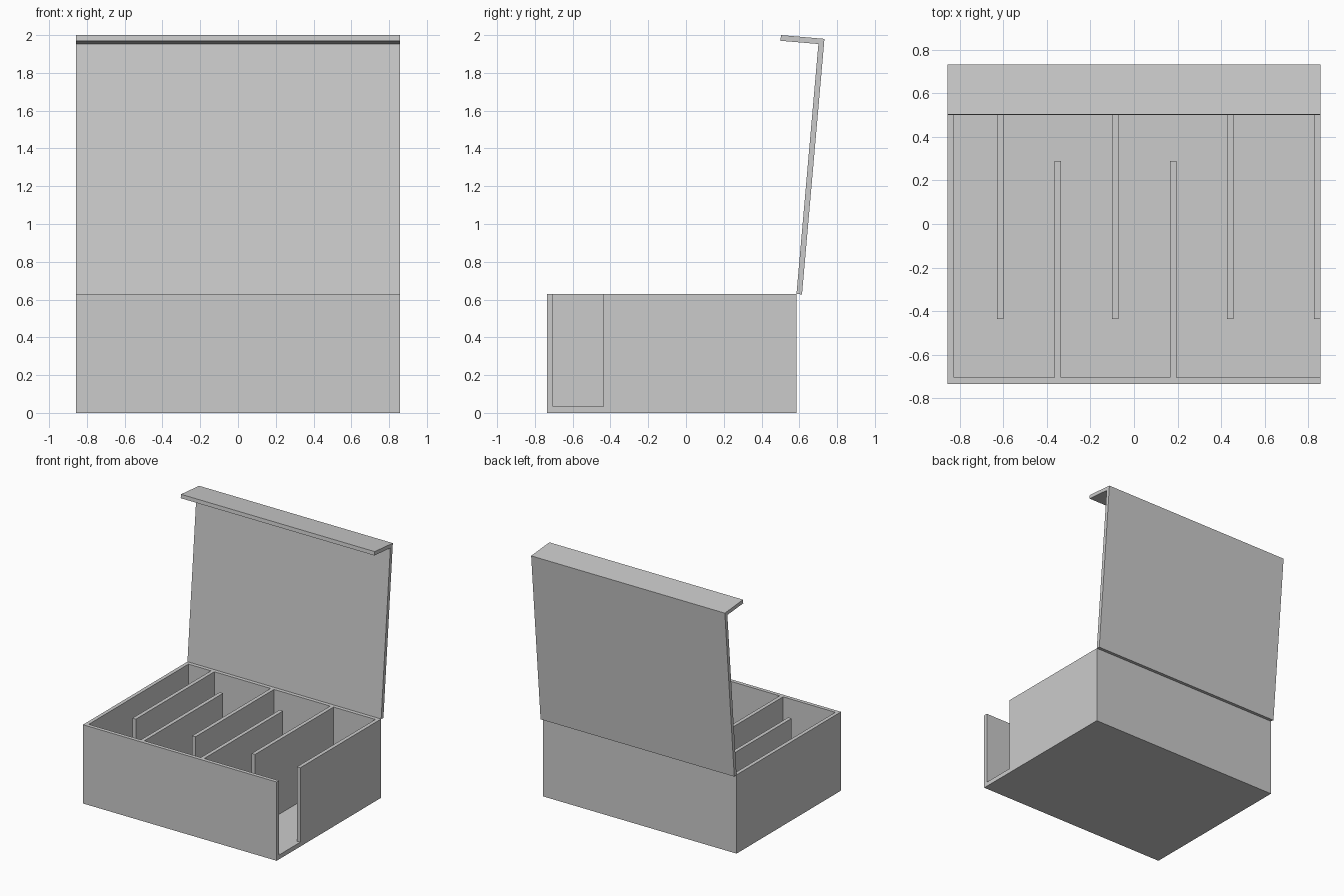
import bpy, bmesh
from mathutils import Vector

if "Cube" in bpy.data.objects:
    bpy.data.objects.remove(bpy.data.objects["Cube"])

W, T = 0.857, 0.03           # half width, wall thickness
FRONT, BACK, TOP, FLOOR = -0.735, 0.585, 0.63, 0.035


def prism(name, points, offset):
    """Closed solid from a planar outline extruded along offset."""
    bm = bmesh.new()
    face = bm.faces.new([bm.verts.new(p) for p in points])
    ext = bmesh.ops.extrude_face_region(bm, geom=[face], use_keep_orig=True)
    moved = [g for g in ext["geom"] if isinstance(g, bmesh.types.BMVert)]
    bmesh.ops.translate(bm, verts=moved, vec=Vector(offset))
    bmesh.ops.recalc_face_normals(bm, faces=bm.faces)
    mesh = bpy.data.meshes.new(name)
    bm.to_mesh(mesh)
    bm.free()
    obj = bpy.data.objects.new(name, mesh)
    bpy.context.collection.objects.link(obj)
    return obj


# Solid block of the tray
tray = prism("baffled_tray", [(-W, FRONT, 0), (W, FRONT, 0), (W, BACK, 0), (-W, BACK, 0)], (0, 0, TOP))

# Winding channel outline: front side with baffles, side exit, back side with baffles
inner_front, inner_back, gap = FRONT + T, BACK - T, -0.437
channel = [(-W + T, inner_front)]
for x in (-0.35, 0.18):
    a, b = x - T / 2, x + T / 2
    channel += [(a, inner_front), (a, 0.29), (b, 0.29), (b, inner_front)]
channel += [(W + 0.1, inner_front), (W + 0.1, gap), (W - T, gap), (W - T, inner_back)]
for x in (0.442, -0.085, -0.613):
    a, b = x + T / 2, x - T / 2
    channel += [(a, inner_back), (a, gap), (b, gap), (b, inner_back)]
channel.append((-W + T, inner_back))

# Carve the channel out of the block
cutter = prism("channel_cutter", [(x, y, FLOOR) for x, y in channel], (0, 0, 1))
cutter.hide_render = True
mod = tray.modifiers.new("carve", 'BOOLEAN')
mod.operation, mod.solver, mod.object = 'DIFFERENCE', 'EXACT', cutter
bpy.context.view_layer.objects.active = tray
tray.select_set(True)
bpy.ops.object.modifier_apply(modifier=mod.name)
bpy.data.objects.remove(cutter)

# Open lid with its front lip, leaning back slightly
lid_profile = [(0.585, 0.63), (0.614, 0.627), (0.733, 1.98), (0.503, 2.0), (0.5, 1.97), (0.701, 1.953)]
prism("open_lid", [(-W, y, z) for y, z in lid_profile], (2 * W, 0, 0))
